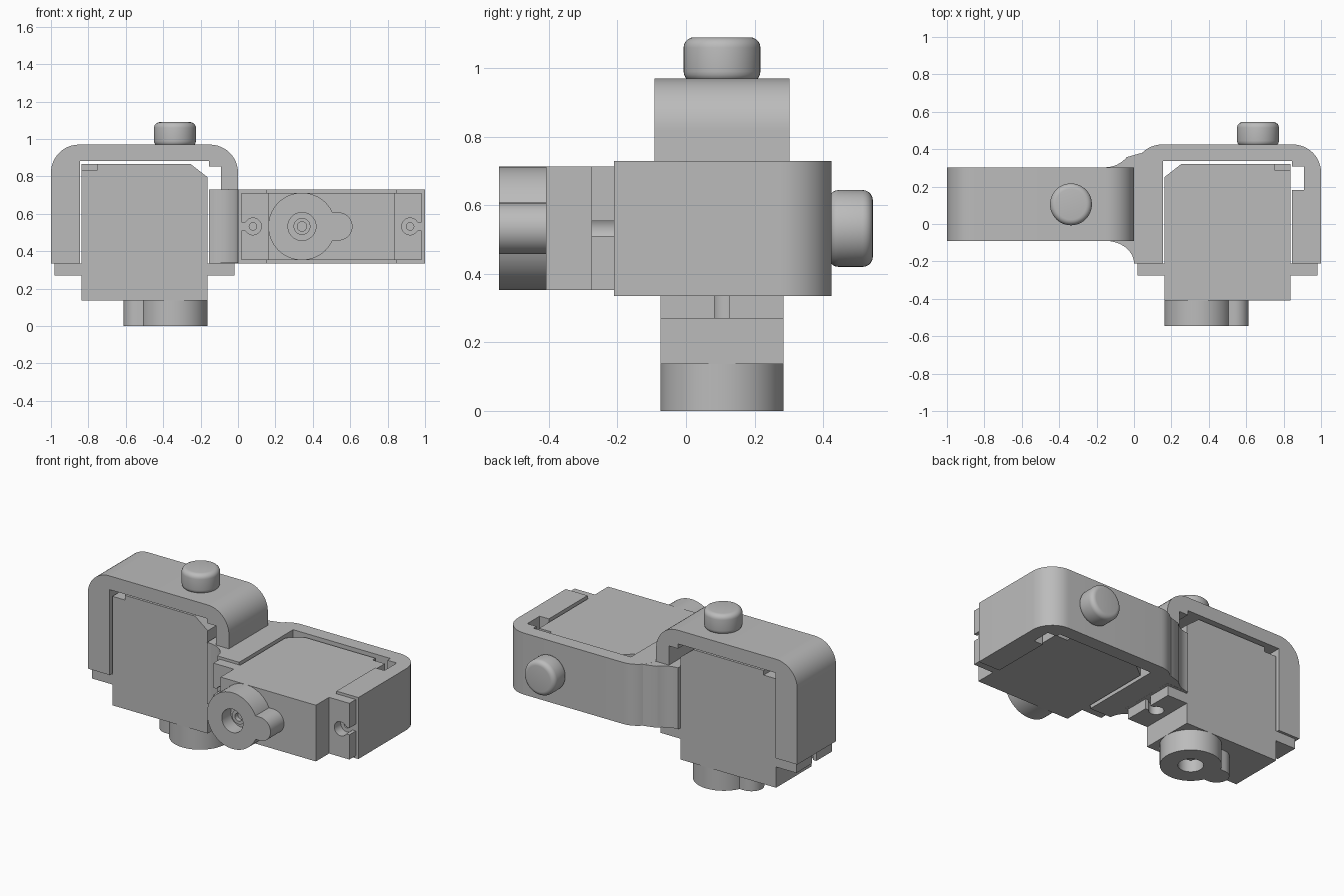
import bpy, bmesh
from math import sin, cos, pi, radians
from mathutils import Matrix

cube = bpy.data.objects.get("Cube")
if cube:
    bpy.data.objects.remove(cube)

grey = bpy.data.materials.new("plain_grey")
grey.use_nodes = True
grey.diffuse_color = (0.5, 0.5, 0.5, 1)
grey.node_tree.nodes["Principled BSDF"].inputs["Base Color"].default_value = (0.5, 0.5, 0.5, 1)

SIDE = Matrix.Rotation(pi / 2, 4, 'X')  # stands a profile up


def arc(cx, cy, rx, ry, a0, a1, n=12):
    return [(cx + rx * cos(radians(a0 + (a1 - a0) * i / n)),
             cy + ry * sin(radians(a0 + (a1 - a0) * i / n))) for i in range(n + 1)]


def circle(cx, cy, r, n=48):
    return arc(cx, cy, r, r, 0, 360, n)[:-1]


def rect(x0, x1, y0, y1):
    return [(x0, y0), (x1, y0), (x1, y1), (x0, y1)]


def prism(name, points, z0, z1, matrix):
    bm = bmesh.new()
    face = bm.faces.new([bm.verts.new((x, y, z0)) for x, y in points])
    new = bmesh.ops.extrude_face_region(bm, geom=[face])["geom"]
    verts = [g for g in new if isinstance(g, bmesh.types.BMVert)]
    bmesh.ops.translate(bm, verts=verts, vec=(0, 0, z1 - z0))
    bmesh.ops.recalc_face_normals(bm, faces=bm.faces)
    bm.transform(matrix)
    mesh = bpy.data.meshes.new(name)
    bm.to_mesh(mesh)
    bm.free()
    mesh.materials.append(grey)
    obj = bpy.data.objects.new(name, mesh)
    bpy.context.collection.objects.link(obj)
    return obj


def select(obj):
    bpy.ops.object.select_all(action='DESELECT')
    obj.select_set(True)
    bpy.context.view_layer.objects.active = obj


def combine(obj, other, operation='DIFFERENCE'):
    mod = obj.modifiers.new("combine", 'BOOLEAN')
    mod.operation, mod.object, mod.solver = operation, other, 'EXACT'
    select(obj)
    bpy.ops.object.modifier_apply(modifier=mod.name)
    bpy.data.objects.remove(other)


def smooth(obj):
    select(obj)
    bpy.ops.object.shade_smooth_by_angle(angle=radians(35))


def servo(tag, m):
    # Case with one sloped top corner and two screw pockets
    case = prism(tag + "_servo_case",
                 [(-.338, .137), (.338, .137), (.338, .795), (.248, .865), (-.338, .865)],
                 -.18, .18, m @ SIDE)
    for s in (-1, 1):
        v = sorted((s * .09, s * .2))
        combine(case, prism("cutter", rect(-.35, -.25, *v), .835, .9, m))
    # Mounting tabs with keyhole slots
    for s, end in ((1, "gear"), (-1, "wire")):
        tab = prism(f"{tag}_{end}_tab", rect(*sorted((s * .338, s * .482)), -.18, .18),
                    .27, .335, m)
        combine(tab, prism("cutter", circle(s * .42, 0, .045), .2, .4, m))
        combine(tab, prism("cutter", rect(*sorted((s * .42, s * .5)), -.022, .022),
                           .2, .4, m))
        smooth(tab)
    # Gear housing: round boss with a smaller lobe and a stepped bore
    boss = prism(tag + "_gear_housing", circle(.158, 0, .18, 64), 0, .137, m)
    lobe = arc(-.037, 0, .075, .075, 90, 270, 20) + [(.1, -.075), (.1, .075)]
    combine(boss, prism("lobe", lobe, 0, .137, m), 'UNION')
    combine(boss, prism("cutter", circle(.158, 0, .075), -.05, .09, m))
    smooth(boss)
    # Output shaft with a centre hole
    shaft = prism(tag + "_output_shaft", circle(.158, 0, .045), .06, .11, m)
    combine(shaft, prism("cutter", circle(.158, 0, .025), 0, .1, m))
    smooth(shaft)


def bracket(tag, m):
    # U-shaped frame with a wire notch in one leg
    outer = arc(.35, .82, .15, .15, 0, 90) + arc(-.35, .82, .15, .15, 90, 180)
    inner = [(-.5, .335), (-.345, .335), (-.345, .882), (.345, .882), (.345, .852),
             (.41, .852), (.41, .727), (.345, .727), (.345, .335), (.5, .335)]
    frame = prism(tag + "_bracket", outer + inner, -.197, .197, m @ SIDE)
    for s in (-1, 1):
        combine(frame, prism("cutter", circle(s * .42, 0, .02, 24), .3, .45, m))
    smooth(frame)
    # Pivot pin with a rounded rim
    pin = prism(tag + "_pivot_pin", circle(.163, 0, .112), .96, 1.09, m)
    bevel = pin.modifiers.new("rim", 'BEVEL')
    bevel.width, bevel.segments, bevel.limit_method = .03, 5, 'ANGLE'
    select(pin)
    bpy.ops.object.modifier_apply(modifier="rim")
    smooth(pin)


upright = Matrix.Translation((-.5, .105, 0))
lying = Matrix.Translation((.5, -.545, .5325)) @ Matrix.Rotation(-pi / 2, 4, 'X')
servo("upright", upright)
bracket("upright", upright)
servo("lying", lying @ Matrix.Rotation(pi, 4, 'Z'))
bracket("lying", lying)

# Flared block joining the two brackets
flare = (arc(-.155, .455, .152, .152, 270, 320, 8) + [(.04, .38), (.04, -.21)]
         + arc(-.155, -.21, .155, .12, 0, 90))
joint = prism("flared_joint", flare, .336, .729, Matrix.Identity(4))
combine(joint, prism("cutter", circle(-.08, .105, .02, 24), .3, .45, Matrix.Identity(4)))
smooth(joint)
